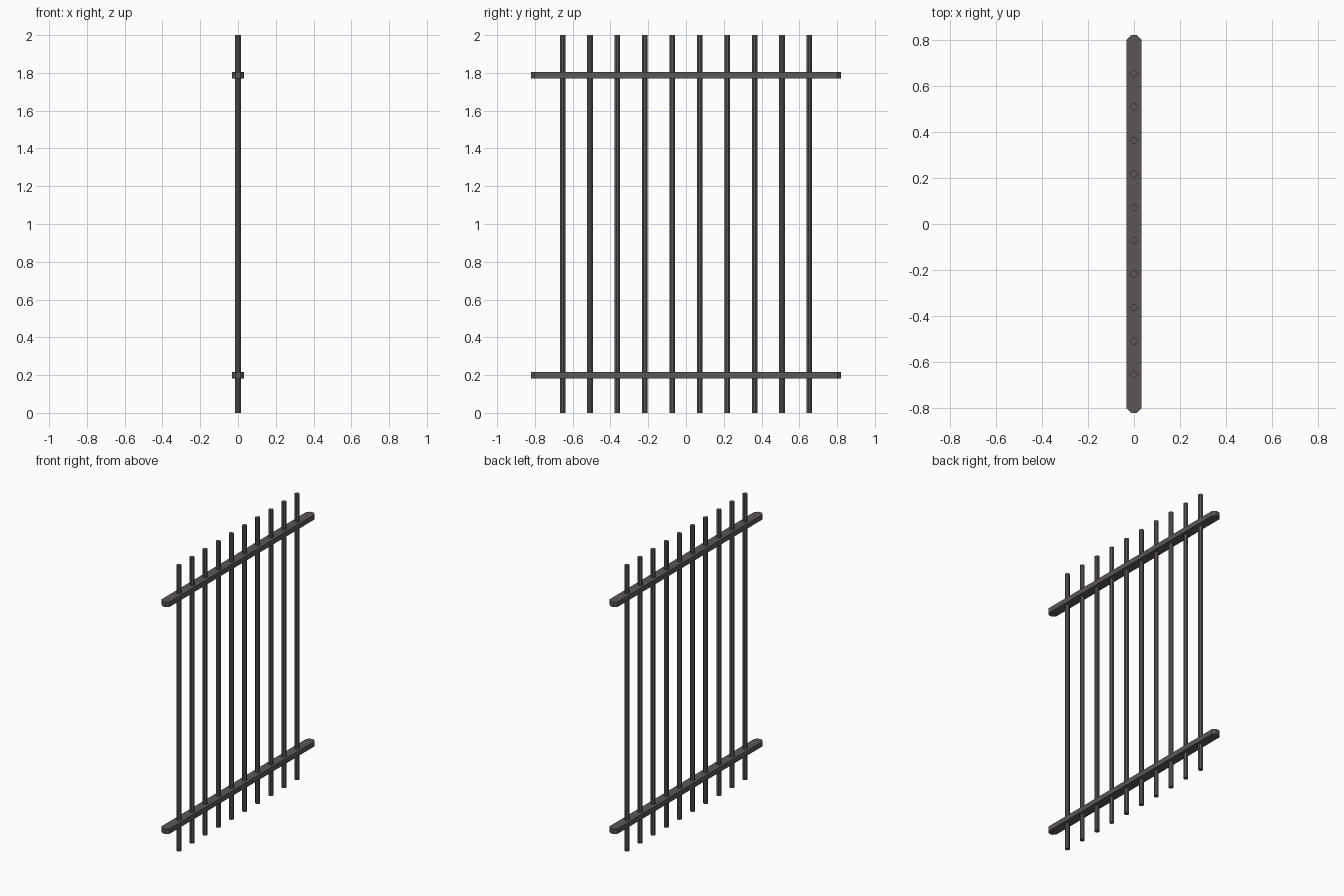
import bpy, bmesh, math

if "Cube" in bpy.data.objects:
    bpy.data.objects.remove(bpy.data.objects["Cube"])

iron = bpy.data.materials.new("dark iron")
iron.diffuse_color = (0.110, 0.096, 0.096, 1)
iron.use_nodes = True
iron.node_tree.nodes["Principled BSDF"].inputs["Base Color"].default_value = iron.diffuse_color


def prism(name, outline, z0, z1):
    """Extrude a flat outline from z0 up to z1."""
    bm = bmesh.new()
    base = bm.faces.new([bm.verts.new((x, y, z0)) for x, y in outline])
    top = bmesh.ops.extrude_face_region(bm, geom=[base])["geom"]
    bmesh.ops.translate(bm, vec=(0, 0, z1 - z0),
                        verts=[v for v in top if isinstance(v, bmesh.types.BMVert)])
    bmesh.ops.recalc_face_normals(bm, faces=bm.faces)
    mesh = bpy.data.meshes.new(name)
    bm.to_mesh(mesh)
    bm.free()
    mesh.materials.append(iron)
    ob = bpy.data.objects.new(name, mesh)
    bpy.context.collection.objects.link(ob)
    return ob


# Upright bars, eight-sided
R, COUNT, STEP = 0.016, 10, 0.1452
for i in range(COUNT):
    y = (i - (COUNT - 1) / 2) * STEP
    ring = [(R * math.cos(a), y + R * math.sin(a))
            for a in (math.tau * (k + 0.5) / 8 for k in range(8))]
    prism(f"upright_bar_{i + 1}", ring, 0, 2)

# Flat cross rails with clipped corners
W, L, C = 0.032, 0.82, 0.019
rail = [(W, -L + C), (W, L - C), (W - C, L), (C - W, L),
        (-W, L - C), (-W, -L + C), (C - W, -L), (W - C, -L)]
for name, z in (("lower_rail", 0.2), ("upper_rail", 1.788)):
    prism(name, rail, z - 0.0175, z + 0.0175)
